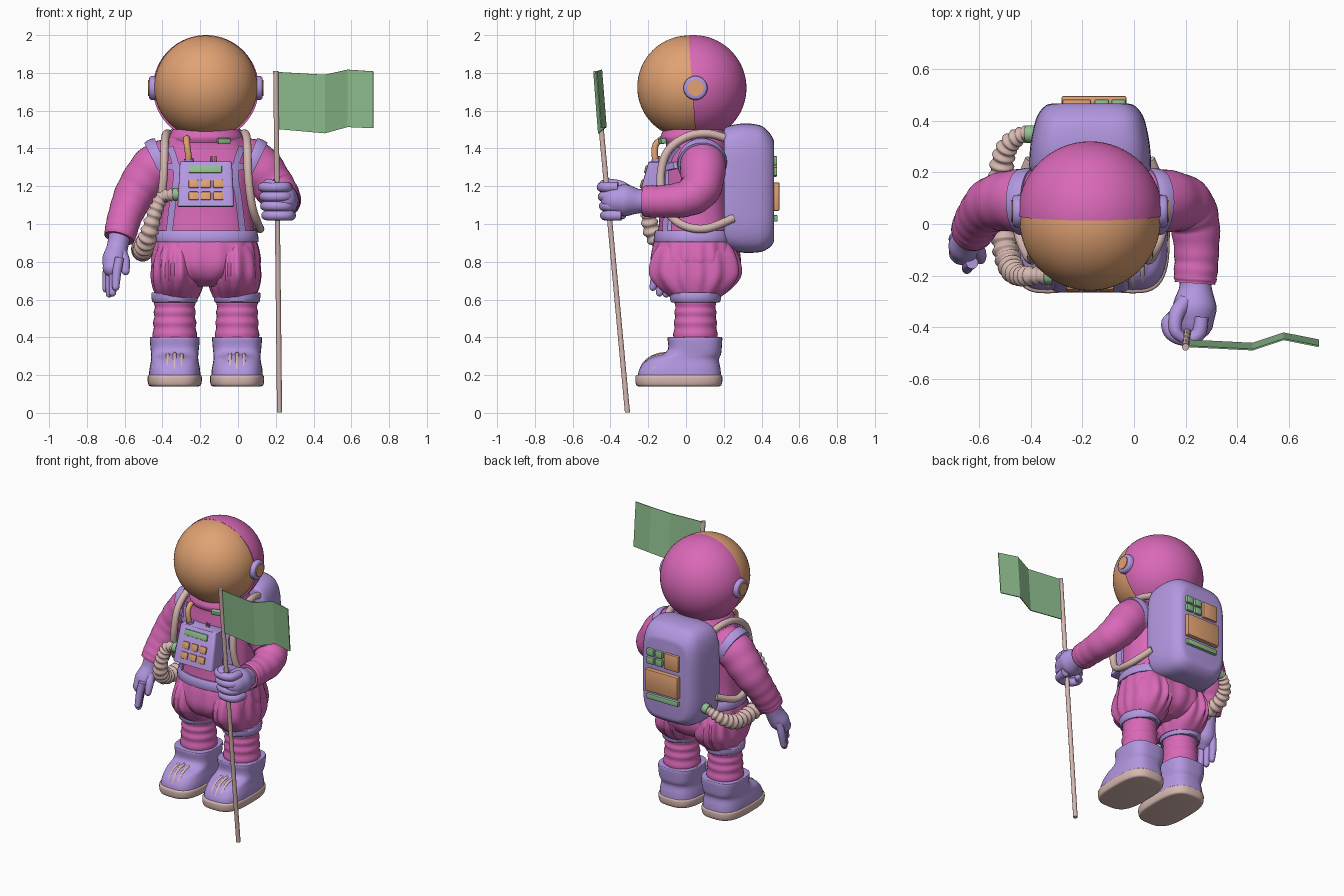
import bpy, bmesh, math
from mathutils import Vector, Matrix

if "Cube" in bpy.data.objects:
    bpy.data.objects.remove(bpy.data.objects["Cube"])

CX = -0.17  # body centre line
COL = dict(pink=(.70, .14, .48), purple=(.45, .31, .75), orange=(.75, .36, .17),
           beige=(.68, .48, .44), green=(.28, .53, .28))
MATS = {}
for k, c in COL.items():
    MATS[k] = bpy.data.materials.new(k)
    MATS[k].diffuse_color = (*c, 1)


def finish(name, bm, col, angle=40):
    bmesh.ops.recalc_face_normals(bm, faces=bm.faces)
    me = bpy.data.meshes.new(name)
    bm.to_mesh(me)
    bm.free()
    ob = bpy.data.objects.new(name, me)
    bpy.context.collection.objects.link(ob)
    me.materials.append(MATS[col])
    if angle:
        me.polygons.foreach_set("use_smooth", [True] * len(me.polygons))
        me.set_sharp_from_angle(angle=math.radians(angle))
    return ob


def skin(name, rings, col, angle=40, closed=False):
    bm = bmesh.new()
    vs = [[bm.verts.new(p) for p in r] for r in rings]
    n = len(vs[0])
    for a, b in zip(vs, vs[1:] + (vs[:1] if closed else [])):
        for i in range(n):
            bm.faces.new((a[i], a[(i + 1) % n], b[(i + 1) % n], b[i]))
    if not closed:
        bm.faces.new(vs[0])
        bm.faces.new(vs[-1])
    return finish(name, bm, col, angle)


def smooth(pts, n):
    """Catmull-Rom samples through points of any dimension"""
    P = [pts[0]] + list(pts) + [pts[-1]]
    out = []
    for i in range(1, len(P) - 2):
        for k in range(n):
            t = k / n
            out.append([.5 * (2 * b + (c - a) * t + (2 * a - 5 * b + 4 * c - d) * t * t + (3 * b - a - 3 * c + d) * t ** 3)
                        for a, b, c, d in zip(*P[i - 1:i + 3])])
    return out + [list(pts[-1])]


def outline(rx, ry, e, n=48, folds=0, amp=0):
    out = []
    for i in range(n):
        a = 2 * math.pi * i / n
        c, s = math.cos(a), math.sin(a)
        k = 1 + amp * math.sin(folds * a + 1.5 * math.sin(3 * a))
        out.append((math.copysign(abs(c) ** (2 / e), c) * rx * k, math.copysign(abs(s) ** (2 / e), s) * ry * k))
    return out


def loft(name, levels, col, cx=CX, e=2, n=6, folds=0, amp=0, axis='z', angle=40, verts=48):
    """levels: (height, centre, rx, ry); axis y stacks outlines front to back"""
    L = smooth(levels, n)
    rings = []
    for j, (h, c, rx, ry) in enumerate(L):
        f = amp * math.sin(math.pi * j / (len(L) - 1))
        o = outline(rx, ry, e, verts, folds, f)
        rings.append([Vector((cx + u, c + v, h)) if axis == 'z' else Vector((cx + u, h, c + v)) for u, v in o])
    return skin(name, rings, col, angle)


def tube(name, pts, col, n=8, sides=20, ribs=0, amp=0, tip=False):
    """pts: (x, y, z, radius); ribs corrugate, tip rounds the far end"""
    S = smooth(pts, n)
    if tip:
        d = (Vector(S[-1][:3]) - Vector(S[-2][:3])).normalized()
        p, r = Vector(S[-1][:3]), S[-1][3]
        S += [[*(p + d * r * math.sin(a)), r * math.cos(a)] for a in (.4, .8, 1.15, 1.45)]
    P = [Vector(s[:3]) for s in S]
    u, rings = None, []
    for i, p in enumerate(P):
        t = (P[min(i + 1, len(P) - 1)] - P[max(i - 1, 0)]).normalized()
        u = (u - t * u.dot(t)).normalized() if u else t.orthogonal().normalized()
        v = t.cross(u)
        r = S[i][3] * (1 + amp * math.cos(2 * math.pi * ribs * i / (len(P) - 1)))
        rings.append([p + (u * math.cos(a) + v * math.sin(a)) * r
                      for a in (2 * math.pi * k / sides for k in range(sides))])
    return skin(name, rings, col, 55)


def box(name, loc, size, col, rx=0, rz=0, bev=.006):
    bm = bmesh.new()
    m = Matrix.Translation(loc) @ Matrix.Rotation(rz, 4, 'Z') @ Matrix.Rotation(rx, 4, 'X') @ Matrix.Diagonal((*size, 1))
    bmesh.ops.create_cube(bm, size=1, matrix=m)
    bmesh.ops.bevel(bm, geom=bm.edges[:], offset=bev, segments=2, affect='EDGES', profile=.5)
    return finish(name, bm, col)


def ball(name, loc, r, col, cut=None):
    bm = bmesh.new()
    bmesh.ops.create_uvsphere(bm, u_segments=64, v_segments=40, radius=r, matrix=Matrix.Translation(loc))
    if cut:
        bmesh.ops.bisect_plane(bm, geom=bm.verts[:] + bm.edges[:] + bm.faces[:], plane_co=cut[0],
                               plane_no=cut[1], clear_inner=True)
        bmesh.ops.holes_fill(bm, edges=[x for x in bm.edges if x.is_boundary])
    return finish(name, bm, col)


# Helmet: visor globe, rear shell, ear discs
ball("visor", (CX, .015, 1.725), .273, 'orange')
ball("helmet_shell", (CX, .04, 1.72), .28, 'pink', ((CX, .033, 1.72), (0, 1, .07)))
for s in (-1, 1):
    tube("ear_ring", [(CX + s * .25, .05, 1.72, .063), (CX + s * .29, .05, 1.72, .063), (CX + s * .3, .05, 1.72, .052)], 'purple', 2, 32)
    tube("ear_cap", [(CX + s * .29, .05, 1.72, .042), (CX + s * .306, .05, 1.72, .042)], 'orange', 2, 32)

# Torso, collar and belt
TORSO = [(.9, .05, .265, .205), (1.05, .05, .25, .19), (1.2, .05, .25, .185), (1.34, .06, .26, .175),
         (1.42, .06, .225, .165), (1.47, .05, .185, .165), (1.5, .05, .165, .15)]
loft("torso", TORSO, 'pink', e=2.3, folds=11, amp=.012)
loft("collar", [(1.43, .04, .19, .165), (1.46, .04, .195, .175), (1.5, .04, .175, .16)], 'pink')
loft("belt", [(.905, .05, .272, .215), (.91, .05, .28, .222), (.96, .05, .272, .215), (.965, .05, .262, .205)], 'purple', e=2.3, n=2)
box("collar_tag", (-.075, -.125, 1.44), (.07, .03, .03), 'green', .2, .25)


def front_y(x, z):
    """y of the torso front at offset x from the centre line"""
    for a, b in zip(TORSO, TORSO[1:]):
        if a[0] <= z <= b[0]:
            t = (z - a[0]) / (b[0] - a[0])
            _, c, rx, ry = [p + (q - p) * t for p, q in zip(a, b)]
            return c - ry * max(0, 1 - abs(x / rx) ** 2.3) ** (1 / 2.3)


def strap(name, pts, w):
    rings = []
    S = smooth(pts, 6)
    for i, (x, z) in enumerate(S):
        q, p = S[min(i + 1, len(S) - 1)], S[max(i - 1, 0)]
        d = Vector((q[0] - p[0], q[1] - p[1])).normalized() * w / 2
        e1, e2 = (x - d.y, z + d.x), (x + d.y, z - d.x)
        rings.append([(CX + e[0], front_y(*e) + o, e[1]) for e, o in ((e1, -.018), (e2, -.018), (e2, .02), (e1, .02))])
    skin(name, rings, 'purple')


# Harness straps and shoulder air lines, mirrored
for s in (-1, 1):
    strap("harness_strap", [(s * .195, .95), (s * .175, 1.12), (s * .155, 1.28), (s * .19, 1.41)], .035)
    strap("harness_cross", [(s * .1, 1.3), (s * .16, 1.3), (s * .22, 1.31)], .035)
    tube("air_line", [(CX + s * x, y, z, .022) for x, y, z in (
        (.17, .25, 1.44), (.2, .12, 1.478), (.215, 0, 1.46), (.22, -.1, 1.38), (.225, -.135, 1.24),
        (.245, -.11, 1.09), (.275, -.03, 1), (.285, .1, .975), (.23, .25, 1.03))], 'beige', 8, 16)

# Trousers: hips, ballooned thighs, knee bands, shins, boots
loft("hips", [(.95, .05, .25, .2), (.88, .05, .275, .225), (.78, .05, .28, .235), (.71, .05, .2, .2), (.67, .05, .09, .13)],
     'pink', e=2.3, folds=18, amp=.025, verts=96)
for s in (-1, 1):
    x = CX + s * .165
    loft("thigh", [(.92, .05, .08, .17), (.84, .05, .125, .22), (.74, .05, .138, .238), (.67, .05, .132, .2), (.61, .05, .112, .13)],
         'pink', x - s * .015, folds=13, amp=.045, verts=96)
    loft("knee_band", [(.585, .05, .11, .12), (.59, .05, .12, .132), (.632, .05, .124, .137), (.638, .05, .115, .127)], 'purple', x, n=2)
    tube("shin", [(x, .05, z, r) for z, r in ((.62, .108), (.55, .108), (.46, .113), (.36, .118))], 'pink', 12, 32, 5, .025)
    loft("boot", [(.18, -.035, .137, .222), (.23, -.032, .134, .215), (.28, -.015, .125, .19), (.31, .03, .125, .155),
                  (.34, .047, .128, .142), (.395, .047, .132, .145), (.402, .047, .125, .138)], 'purple', x, e=3, n=4)
    loft("boot_sole", [(.14, -.038, .125, .21), (.145, -.038, .137, .224), (.165, -.038, .143, .23),
                       (.192, -.038, .143, .23), (.2, -.038, .137, .224)], 'beige', x, e=3, n=3)
    loft("toe_cap", [(.19, -.12, .128, .128), (.24, -.118, .124, .124), (.28, -.112, .103, .1), (.305, -.1, .065, .065), (.312, -.1, .02, .02)],
         'purple', x)
    for k in range(-3, 4):  # toe ribs
        u = k * .036
        f = math.sqrt(1 - (u / .133) ** 2)
        tube("toe_rib", [(x + u, -.1 - .142 * f * math.cos(a), .2 + .112 * f * math.sin(a), .011)
                         for a in (.1, .5, .9, 1.3, 1.7)], 'beige', 4, 10)

# Sleeves with shoulder bands
tube("lowered_sleeve", [(-.35, .08, 1.33, .12), (-.44, .09, 1.3, .122), (-.54, .08, 1.17, .108), (-.595, .03, 1.05, .092),
                        (-.62, -.015, .96, .086), (-.63, -.03, .925, .08)], 'pink', 10, 32, 9, .015)
tube("raised_sleeve", [(.01, .08, 1.34, .12), (.1, .09, 1.31, .122), (.195, .075, 1.19, .11), (.235, .0, 1.135, .097),
                       (.242, -.12, 1.12, .086), (.238, -.2, 1.12, .084), (.236, -.23, 1.12, .078)], 'pink', 10, 32, 9, .015)
for s in (-1, 1):
    tube("shoulder_band", [(CX + s * x, .085, z, r) for x, z, r in ((.225, 1.335, .128), (.245, 1.327, .132), (.27, 1.315, .128))], 'purple', 3, 32)

# Lowered glove
tube("lowered_glove", [(-.625, -.03, .95, .06), (-.638, -.05, .88, .056), (-.655, -.085, .81, .064), (-.667, -.11, .77, .05)], 'purple', 6, 24, tip=True)
for k, tip in enumerate((.655, .63, .635, .665)):
    x, y = -.693 + k * .017, -.055 - k * .035
    tube("lowered_finger", [(x + .015, y + .01, .82, .024), (x, y, .74, .024), (x - .005, y - .015, tip, .019)], 'purple', 5, 14, tip=True)
tube("lowered_thumb", [(-.63, -.06, .87, .03), (-.6, -.11, .81, .027), (-.595, -.135, .75, .021)], 'purple', 5, 14, tip=True)

# Raised glove gripping the pole
tube("raised_glove", [(.237, -.2, 1.12, .06), (.238, -.25, 1.12, .064), (.235, -.32, 1.125, .085), (.235, -.375, 1.125, .075)], 'purple', 6, 24, tip=True)
for k in range(4):
    z, o = 1.195 - k * .05, k * .006
    tube("raised_finger", [(x + o, y + o, z, r) for x, y, r in ((.262, -.36, .027), (.25, -.425, .028), (.2, -.447, .026),
                                                             (.145, -.425, .026), (.13, -.38, .024), (.16, -.355, .02))], 'purple', 6, 14, tip=True)
tube("raised_thumb", [(.2, -.3, 1.17, .032), (.165, -.35, 1.2, .03), (.16, -.41, 1.215, .025), (.185, -.44, 1.212, .02)], 'purple', 5, 14, tip=True)

# Flag and pole
tube("flag_pole", [(.22, -.31, .002, .014), (.2, -.477, 1.81, .014)], 'beige', 2, 12)
bm = bmesh.new()
rows = []
for top, dy, (z0, z1, z2, z3) in ((1, -.012, (1.805, 1.79, 1.817, 1.808)), (0, .012, (1.503, 1.48, 1.513, 1.507))):
    rows.append([bm.verts.new((x, y + dy, z)) for x, y, z in
                 ((.2, -.465, z0), (.46, -.478, z1), (.58, -.438, z2), (.715, -.465, z3))])
for i in range(3):
    bm.faces.new((rows[0][i], rows[0][i + 1], rows[1][i + 1], rows[1][i]))
flag = finish("flag", bm, 'green', 0)
flag.modifiers.new("thickness", 'SOLIDIFY').thickness = .006

# Chest control box with screen, keys and upper feed pipe
loft("chest_box", [(1.09, -.19, .142, .06), (1.095, -.195, .15, .07), (1.325, -.145, .138, .055), (1.332, -.145, .13, .048)], 'purple', e=9, n=1)
tilt = -.27


def box_y(z):
    return -.265 + (z - 1.095) * .283


box("chest_screen", (CX - .003, box_y(1.29), 1.29), (.175, .016, .042), 'green', tilt)
for i in range(3):
    for z in (1.148, 1.212):
        box("chest_key", (CX - .065 + i * .065, box_y(z), z), (.053, .018, .046), 'orange', tilt)
tube("feed_pipe", [(-.258, -.15, 1.3, .017), (-.262, -.165, 1.36, .017), (-.27, -.16, 1.42, .017), (-.272, -.12, 1.455, .017)], 'orange', 6, 16)
tube("feed_socket", [(-.258, -.155, 1.325, .025), (-.26, -.158, 1.345, .025)], 'purple', 2, 16)
for x in (-.14, -.12):
    tube("chest_switch", [(x, -.14, 1.32, .005), (x, -.143, 1.36, .005)], 'orange', 2, 8)

# Backpack with rear panel
loft("backpack", [(.2, 1.19, .215, .3), (.215, 1.19, .235, .325), (.3, 1.19, .232, .342), (.39, 1.187, .215, .336),
                  (.435, 1.18, .195, .31), (.46, 1.175, .17, .28), (.466, 1.175, .15, .26)], 'purple', e=4.5, axis='y', n=4, verts=64)
box("pack_panel_large", (-.155, .475, 1.145), (.25, .04, .15), 'orange')
box("pack_panel_small", (-.222, .468, 1.305), (.11, .03, .11), 'orange')
for x in (-.125, -.06):
    for z in (1.278, 1.335):
        box("pack_key", (x, .468, z), (.055, .03, .048), 'green')
box("pack_bar", (-.155, .47, 1.03), (.24, .03, .036), 'green')

# Corrugated breathing hose from chest box to backpack
tube("breathing_hose", [(-.335, -.2, 1.155, .03), (-.4, -.2, 1.14, .034), (-.44, -.2, 1.06, .038), (-.475, -.17, .94, .045),
                        (-.5, -.08, .87, .048), (-.505, .06, .855, .048), (-.515, .2, .87, .045), (-.49, .3, .92, .038),
                        (-.435, .345, .97, .03), (-.4, .348, .985, .028)], 'beige', 20, 18, 26, .13)
tube("hose_plug_front", [(-.315, -.2, 1.158, .034), (-.345, -.2, 1.155, .034)], 'green', 2, 18)
tube("hose_plug_back", [(-.38, .348, .99, .034), (-.418, .348, .982, .034)], 'green', 2, 18)

for m in bpy.data.materials:
    if m.users and not m.is_grease_pencil:
        m.use_nodes = True
        m.node_tree.nodes["Principled BSDF"].inputs["Base Color"].default_value = m.diffuse_color
